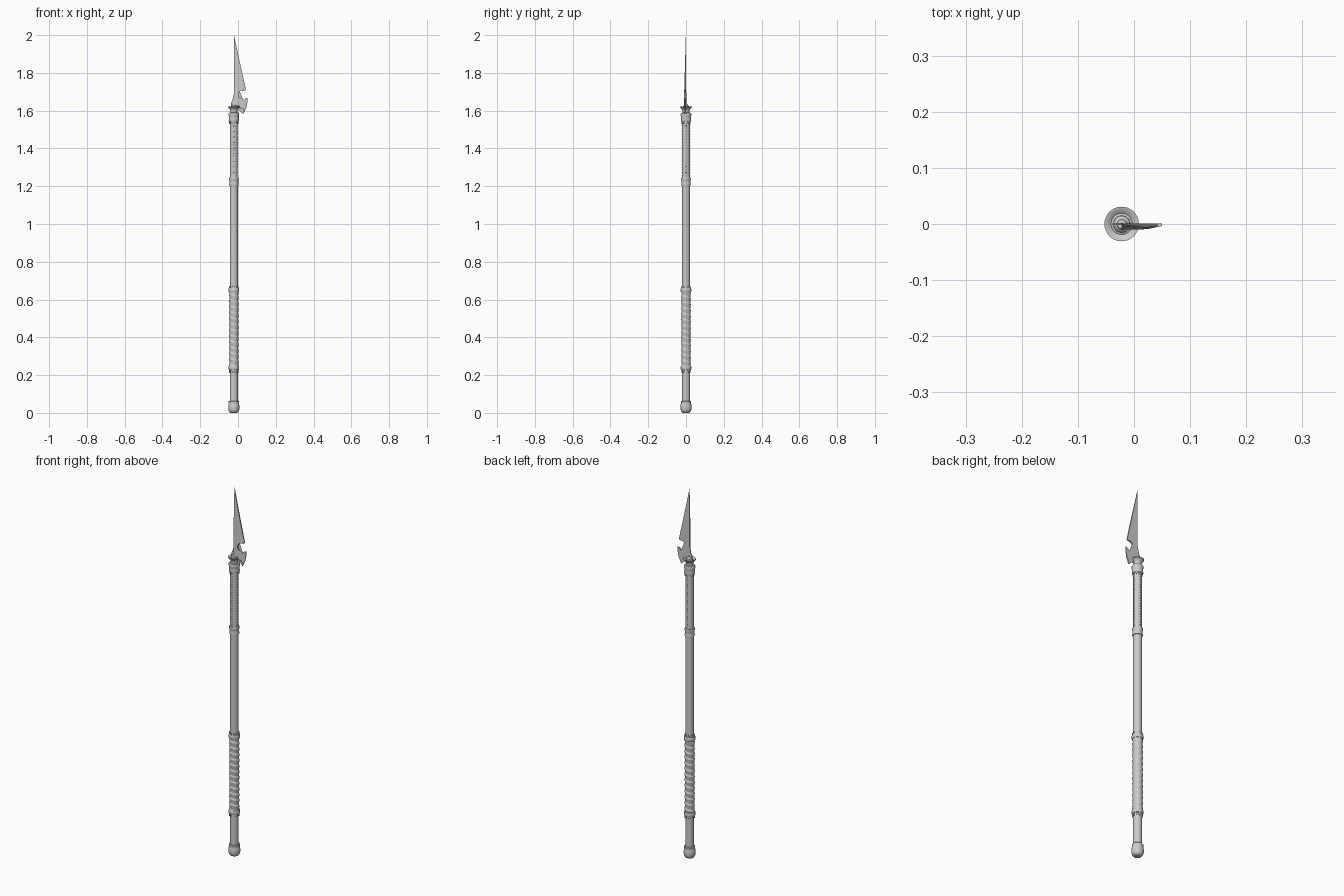
import bpy, bmesh
from math import sin, cos, pi, tau
from mathutils import Matrix

if "Cube" in bpy.data.objects:
    bpy.data.objects.remove(bpy.data.objects["Cube"])

CX = -0.022  # shaft axis


def finish(name, bm, smooth=True):
    bmesh.ops.recalc_face_normals(bm, faces=bm.faces)
    me = bpy.data.meshes.new(name)
    bm.to_mesh(me)
    bm.free()
    ob = bpy.data.objects.new(name, me)
    bpy.context.collection.objects.link(ob)
    if smooth:
        bpy.ops.object.select_all(action='DESELECT')
        ob.select_set(True)
        bpy.context.view_layer.objects.active = ob
        bpy.ops.object.shade_smooth_by_angle(angle=0.6)
    return ob


def lathe(name, profile, n=32):
    """Revolve (radius, z) points about the shaft axis and cap both ends."""
    bm = bmesh.new()
    rings = [[bm.verts.new((CX + r * cos(tau * i / n), r * sin(tau * i / n), z))
              for i in range(n)] for r, z in profile]
    for a, b in zip(rings, rings[1:]):
        for i in range(n):
            j = (i + 1) % n
            bm.faces.new((a[i], a[j], b[j], b[i]))
    bm.faces.new(rings[0])
    bm.faces.new(rings[-1])
    return finish(name, bm)


def teeth(name, z, length, r, n=10):
    """Crown of pointed tabs lying on the shaft."""
    bm = bmesh.new()
    for k in range(n):
        a, h = tau * k / n, 0.8 * pi / n
        lay = []
        for rr in (r - 0.004, r):
            lay.append([bm.verts.new((CX + rr * cos(t), rr * sin(t), zz))
                        for t, zz in ((a - h, z), (a, z), (a + h, z), (a, z + length))])
        lo, hi = lay
        for q in (lo, hi):
            bm.faces.new((q[0], q[1], q[3]))
            bm.faces.new((q[1], q[2], q[3]))
        for i in range(4):
            j = (i + 1) % 4
            bm.faces.new((lo[i], lo[j], hi[j], hi[i]))
    return finish(name, bm, False)


# Shaft and pommel
lathe("shaft", [(0.0215, 0.05), (0.0215, 1.22), (0.0205, 1.22), (0.0205, 1.56)])
lathe("pommel", [(0.016, 0), (0.022, 0.003), (0.027, 0.011), (0.0295, 0.022), (0.0295, 0.034),
                 (0.028, 0.045), (0.0265, 0.051), (0.0275, 0.055), (0.0275, 0.061), (0.025, 0.064),
                 (0.0215, 0.064)])

# Ring collars
for nm, z in (("lower_grip_collar", 0.24), ("upper_grip_collar", 0.65)):
    lathe(nm, [(0.021, z - 0.011), (0.0265, z - 0.011), (0.0285, z - 0.007), (0.0285, z + 0.005),
               (0.0265, z + 0.01), (0.021, z + 0.01)])
lathe("middle_collar", [(0.02, 1.205), (0.0245, 1.205), (0.0255, 1.21), (0.024, 1.215), (0.024, 1.232),
                        (0.0258, 1.236), (0.0258, 1.243), (0.0245, 1.246), (0.02, 1.246)])
teeth("lower_grip_points", 0.23, -0.018, 0.0255)
teeth("upper_grip_points", 0.66, 0.013, 0.0255)
teeth("head_collar_points", 1.548, -0.018, 0.0245)

# Helical grip wrap with overlapping edges
bm = bmesh.new()
n, rows, z0, z1, pitch = 32, 160, 0.245, 0.645, 0.031
grid = []
for k in range(rows + 1):
    z = z0 + (z1 - z0) * k / rows
    ring = []
    for i in range(n):
        f = (z / pitch + i / n) % 1.0
        r = 0.0222 + 0.0036 * (f / 0.8 if f < 0.8 else (1 - f) / 0.2)
        ring.append(bm.verts.new((CX + r * cos(tau * i / n), r * sin(tau * i / n), z)))
    grid.append(ring)
for a, b in zip(grid, grid[1:]):
    for i in range(n):
        j = (i + 1) % n
        bm.faces.new((a[i], a[j], b[j], b[i]))
finish("grip_wrap", bm)

# Rows of small studs on the upper shaft
bm = bmesh.new()
for a in (0, pi / 2, -pi / 2):
    for k in range(20):
        m = Matrix.Translation((CX + 0.0205 * cos(a), 0.0205 * sin(a), 1.258 + k * 0.0145))
        bmesh.ops.create_icosphere(bm, subdivisions=1, radius=0.0025, matrix=m)
finish("shaft_studs", bm)

# Head collar, neck and flared guard disc
lathe("head_collar", [(0.02, 1.543), (0.0255, 1.543), (0.0275, 1.548), (0.0265, 1.554), (0.0265, 1.57),
                      (0.028, 1.575), (0.028, 1.583), (0.0255, 1.588), (0.019, 1.59)])
lathe("neck_guard", [(0.019, 1.585), (0.0185, 1.6), (0.021, 1.608), (0.027, 1.613), (0.0308, 1.618),
                     (0.0308, 1.622), (0.027, 1.6215), (0.019, 1.615), (0.015, 1.617), (0.0145, 1.626),
                     (0.011, 1.628), (0.008, 1.634)])


def plate(name, pts, front, back=0.001):
    """Outline in x/z with a shaped front depth per point."""
    bm = bmesh.new()
    b = [bm.verts.new((x, back, z)) for x, z in pts]
    f = [bm.verts.new((x, front(x, z), z)) for x, z in pts]
    fs = [bm.faces.new(b), bm.faces.new(f)]
    for i in range(len(pts)):
        j = (i + 1) % len(pts)
        bm.faces.new((b[i], b[j], f[j], f[i]))
    bmesh.ops.triangulate(bm, faces=fs)
    return finish(name, bm, False)


# Blade: straight spine, slanted edge, round notch, downward hook
notch = [(0.028 + 0.026 * cos(a), 1.682 + 0.027 * sin(a))
         for a in [pi * (0.38 + 1.2 * i / 10) for i in range(11)]]
blade = [(-0.021, 2.0), (-0.004, 1.92), (0.018, 1.82), (0.042, 1.712)] + notch + [
    (0.038, 1.664), (0.05, 1.668), (0.05, 1.645), (0.044, 1.615), (0.028, 1.582),
    (0.031, 1.605), (0.024, 1.617), (0.014, 1.613), (0.004, 1.628), (-0.022, 1.625),
    (-0.022, 1.75)]


def depth(x, z):
    thick = min(1, (2.0 - z) / 0.3)
    edge = max(0.15, min(1, (0.062 - x) / 0.04))
    return -0.001 - 0.0085 * thick * edge


plate("blade", blade, depth)

# Small fin behind the spine
plate("back_fin", [(-0.02, 1.7), (-0.02, 1.625), (-0.038, 1.625), (-0.037, 1.642), (-0.03, 1.655)],
      lambda x, z: -0.002, 0.002)
